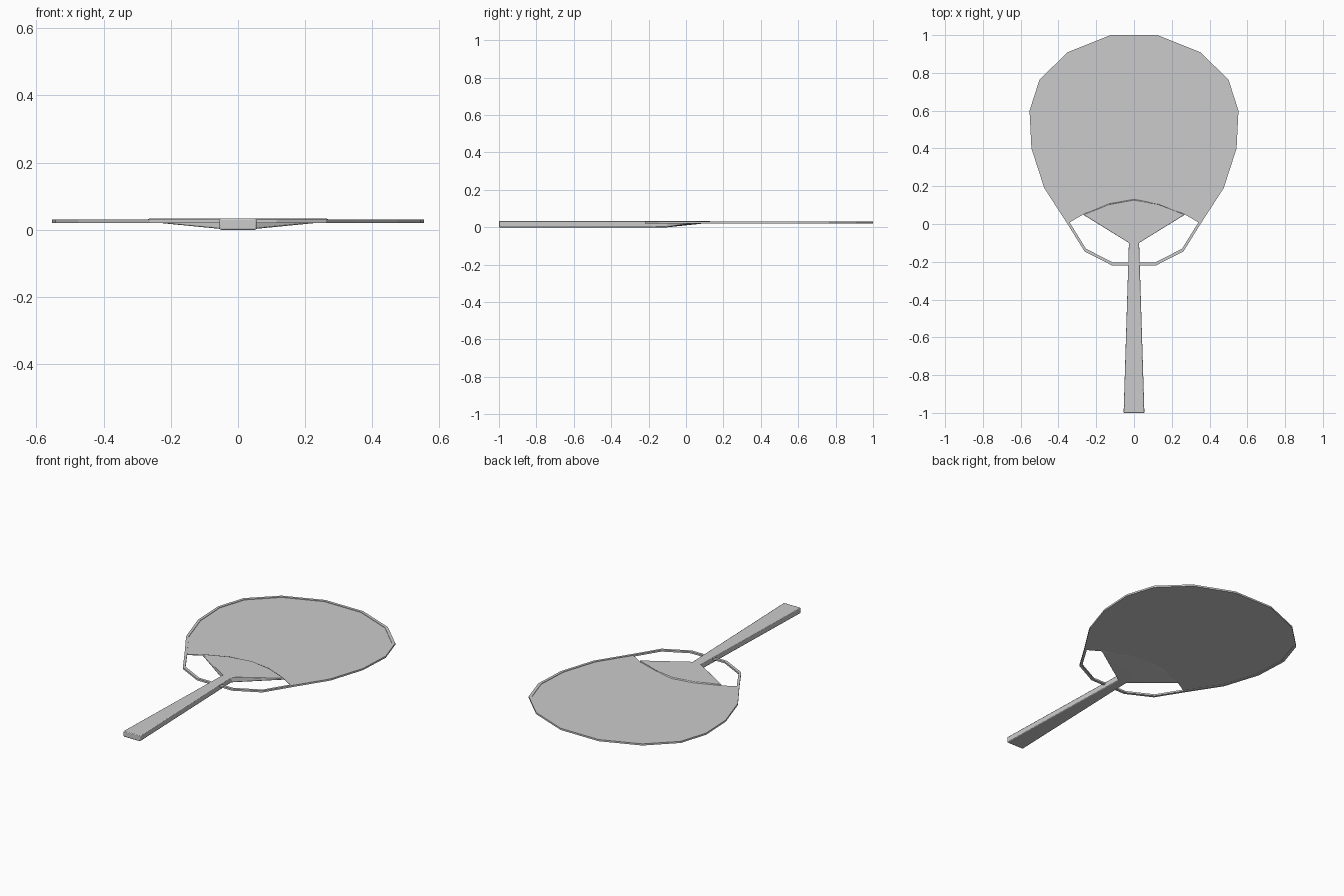
import bpy, bmesh

if "Cube" in bpy.data.objects:
    bpy.data.objects.remove(bpy.data.objects["Cube"])


def make_object(name, bm):
    bmesh.ops.recalc_face_normals(bm, faces=bm.faces)
    mesh = bpy.data.meshes.new(name)
    bm.to_mesh(mesh)
    bm.free()
    ob = bpy.data.objects.new(name, mesh)
    bpy.context.collection.objects.link(ob)
    return ob


def loft(name, rings, closed):
    """Skin rings of equal point count; cap the ends unless closed."""
    bm = bmesh.new()
    loops = [[bm.verts.new(p) for p in r] for r in rings]
    n = len(rings[0])
    for i in range(len(loops) if closed else len(loops) - 1):
        a, b = loops[i], loops[(i + 1) % len(loops)]
        for k in range(n):
            bm.faces.new((a[k], a[(k + 1) % n], b[(k + 1) % n], b[k]))
    if not closed:
        bm.faces.new(loops[0])
        bm.faces.new(loops[-1])
    return make_object(name, bm)


def mirrored(half):
    return half + [(-x, y) for x, y in reversed(half) if x > 0]


# Outline of the hoop, right half from top to bottom
outline = [(0.125, 1.0), (0.35, 0.91), (0.5, 0.765), (0.553, 0.6),
           (0.543, 0.4), (0.475, 0.19), (0.352, 0.0), (0.262, -0.145),
           (0.115, -0.22)]
CY = 0.39


def inset(points, d):
    return [(x * (1 - d / 0.553), CY + (y - CY) * (1 - d / 0.61))
            for x, y in points]


# Hoop: thin square-section ring
outer = mirrored(outline)
inner = mirrored(inset(outline, 0.016))
loft("hoop", [[(*o, 0.021), (*o, 0.031), (*i, 0.031), (*i, 0.021)]
              for o, i in zip(outer, inner)], True)

# Leaf: thin sheet stretched over the upper part of the hoop
leaf = mirrored(inset(outline[:7], 0.006) + [(0.26, 0.056), (0.13, 0.10), (0, 0.12)])
bm = bmesh.new()
face = bm.faces.new([bm.verts.new((x, y, 0.024)) for x, y in leaf])
ext = bmesh.ops.extrude_face_region(bm, geom=[face], use_keep_orig=True)
top = [g for g in ext["geom"] if isinstance(g, bmesh.types.BMVert)]
bmesh.ops.translate(bm, verts=top, vec=(0, 0, 0.004))
make_object("leaf", bm)

# Handle: tapered bar that flares into a thin wedge gripping the leaf
steps = (-1, -0.5, 0, 0.5, 1)
rows = [[(s * 0.055, -1.0) for s in steps],
        [(s * 0.027, -0.1) for s in steps],
        [(-0.27, 0.05), (-0.13, 0.107), (0, 0.13), (0.13, 0.107), (0.27, 0.05)]]
rings = [[(x, y, 0.034) for x, y in row] + [(x, y, z) for x, y in reversed(row)]
         for row, z in zip(rows, (0, 0, 0.024))]
handle = loft("handle", rings, False)
bev = handle.modifiers.new("soft_edges", 'BEVEL')
bev.width = 0.004
bev.segments = 2
bev.limit_method = 'ANGLE'
bev.angle_limit = 1.0

# Smooth shading on the handle only, crisp hoop and leaf
bpy.context.view_layer.objects.active = handle
handle.select_set(True)
bpy.ops.object.shade_smooth_by_angle()
